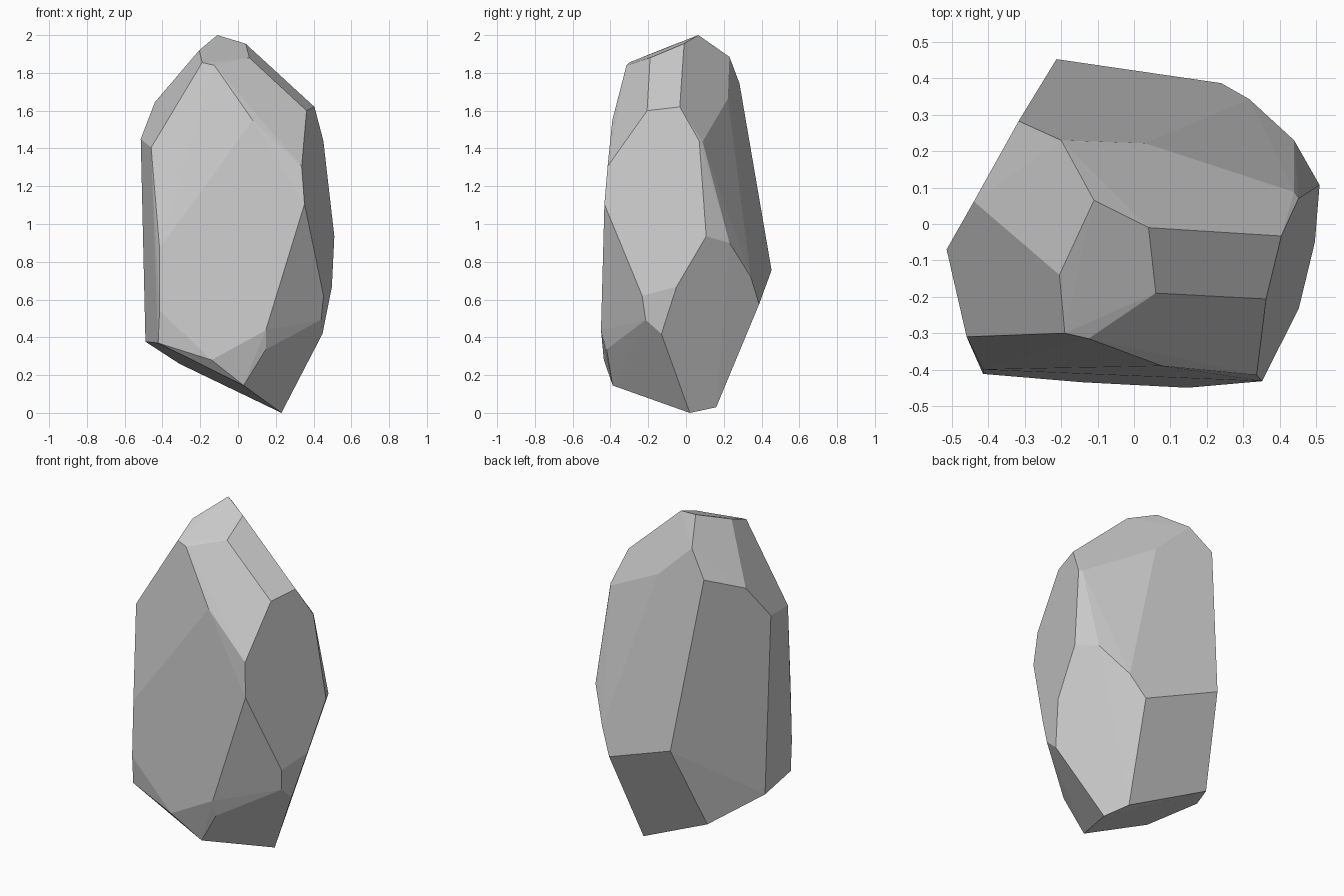
import bpy, bmesh, math

# Corner points of the faceted rock, grouped by region
crown = [(-.11, .065, 2.0), (.04, -.01, 1.955), (.06, -.19, 1.88),
         (-.125, -.315, 1.84), (-.19, -.30, 1.855), (-.205, -.14, 1.92)]
shoulder = [(-.44, .062, 1.645), (-.515, -.07, 1.45), (-.46, -.31, 1.405),
            (.405, -.033, 1.62), (.363, -.206, 1.60), (-.20, .23, 1.885),
            (-.317, .283, 1.745), (.03, .222, 1.665), (.44, .088, 1.435),
            (.452, .07, 1.44)]
front = [(.337, -.415, 1.305), (.352, -.432, 1.105), (.077, -.39, 1.55),
         (-.415, -.40, .87), (-.415, -.412, .54), (-.14, -.435, .28),
         (.147, -.45, .437), (.147, -.42, .336), (.03, -.388, .145)]
back = [(-.213, .453, .755), (.24, .387, .575), (.317, .343, .72)]
right = [(.44, .23, .90), (.51, .107, .935), (.497, -.05, .668),
         (.453, -.232, .62), (.44, -.214, .493), (.447, -.13, .418)]
base = [(.23, .02, 0), (.17, .16, .03), (-.31, .24, .26),
        (-.49, -.05, .377), (-.423, -.39, .37)]

# Wrap the points in a convex hull
bm = bmesh.new()
for p in crown + shoulder + front + back + right + base:
    bm.verts.new(p)
hull = bmesh.ops.convex_hull(bm, input=bm.verts[:])
bmesh.ops.delete(bm, geom=[v for v in bm.verts if not v.link_faces], context='VERTS')

# Merge nearly flat triangles into clean facets
bmesh.ops.dissolve_limit(bm, angle_limit=math.radians(2.0),
                         verts=bm.verts[:], edges=bm.edges[:])
bmesh.ops.recalc_face_normals(bm, faces=bm.faces[:])

mesh = bpy.data.meshes.new("rock")
bm.to_mesh(mesh)
bm.free()
rock = bpy.data.objects.new("rock", mesh)
bpy.context.collection.objects.link(rock)
